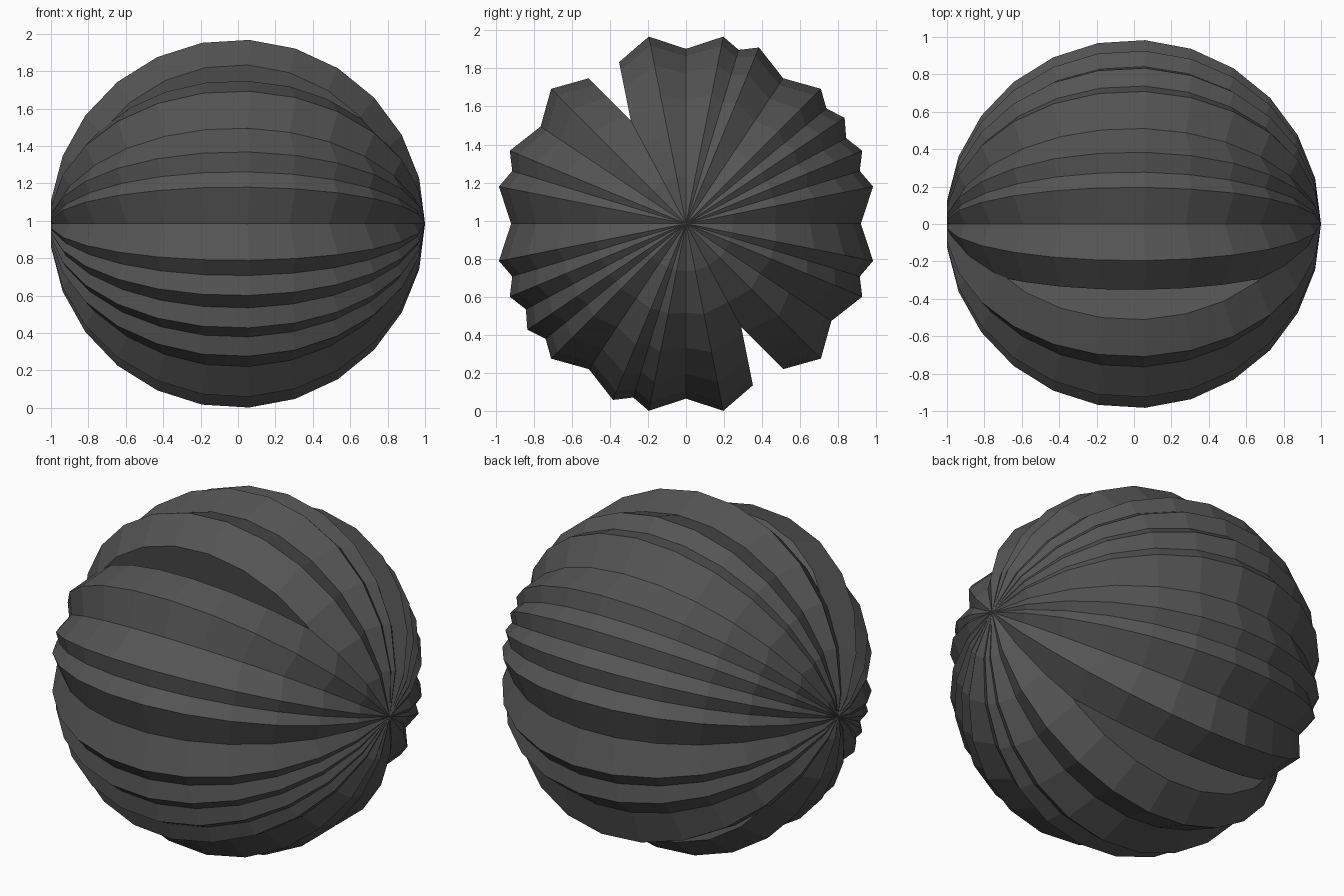
import bpy
import bmesh
import math
from mathutils import Matrix, Vector

if "Cube" in bpy.data.objects:
    bpy.data.objects.remove(bpy.data.objects["Cube"])

SIDES = 25
RIM_R = 1.004        # sharp outer rim
FACE_R = 0.903       # flat side faces
HALF_T = 0.179       # half thickness
CENTRE = Vector((-0.004, 0.0, 0.984))
STEP = math.radians(11.25)

grey = bpy.data.materials.new("dark grey")
grey.diffuse_color = (0.09, 0.09, 0.09, 1.0)
grey.use_nodes = True
grey.node_tree.nodes["Principled BSDF"].inputs["Base Color"].default_value = grey.diffuse_color


def ring(bm, radius, y):
    """One 25-sided ring in the xz plane, first vertex on the x axis."""
    return [bm.verts.new((radius * math.cos(2 * math.pi * i / SIDES), y,
                          radius * math.sin(2 * math.pi * i / SIDES)))
            for i in range(SIDES)]


def bevelled_disc(name, angle):
    """Thick disc with a pointed rim, turned about the shared x axis."""
    bm = bmesh.new()
    front, rim, back = (ring(bm, FACE_R, -HALF_T), ring(bm, RIM_R, 0.0),
                        ring(bm, FACE_R, HALF_T))
    bm.faces.new(front)
    bm.faces.new(back)
    for a, b in ((front, rim), (rim, back)):
        for i in range(SIDES):
            j = (i + 1) % SIDES
            bm.faces.new((a[i], a[j], b[j], b[i]))
    bmesh.ops.recalc_face_normals(bm, faces=bm.faces)
    bm.transform(Matrix.Translation(CENTRE) @ Matrix.Rotation(-angle, 4, 'X'))
    mesh = bpy.data.meshes.new(name)
    bm.to_mesh(mesh)
    bm.free()
    mesh.materials.append(grey)
    bpy.context.collection.objects.link(bpy.data.objects.new(name, mesh))


# Fan of crossing discs, with two wider gaps
for n, k in enumerate((1, 2, 4, 5, 6, 7, 9, 10, 12, 15), 1):
    bevelled_disc(f"ridge_disc_{n}", k * STEP)
